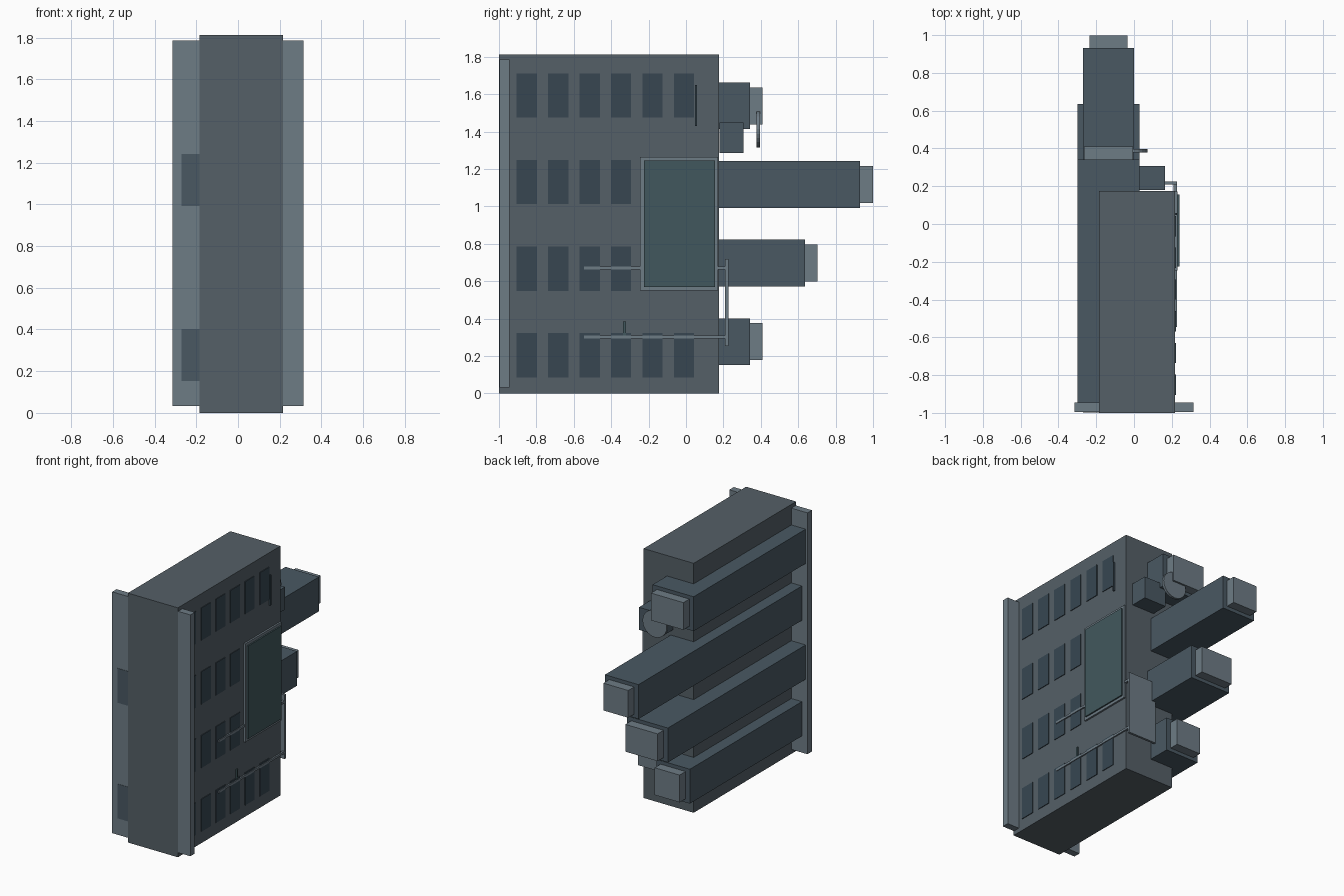
import bpy
import math

if "Cube" in bpy.data.objects:
    bpy.data.objects.remove(bpy.data.objects["Cube"])


def mat(name, r, g, b):
    m = bpy.data.materials.new(name)
    m.diffuse_color = (r, g, b, 1)
    m.use_nodes = True
    m.node_tree.nodes["Principled BSDF"].inputs["Base Color"].default_value = m.diffuse_color
    return m


BODY = mat("slate", 0.09, 0.115, 0.135)
DRAWER = mat("blue_slate", 0.067, 0.098, 0.123)
TRIM = mat("light_slate", 0.155, 0.2, 0.235)
DARK = mat("dark_slate", 0.038, 0.062, 0.083)
GLASS = mat("teal_glass", 0.053, 0.097, 0.11)


def box(name, x, y, z, m):
    """Box from (min, max) ranges."""
    bpy.ops.mesh.primitive_cube_add(size=1, location=[(a + b) / 2 for a, b in (x, y, z)])
    o = bpy.context.object
    o.name = name
    o.scale = [b - a for a, b in (x, y, z)]
    bpy.ops.object.transform_apply(location=False, rotation=False, scale=True)
    o.data.materials.append(m)
    return o


# Main cabinet and the two front flanges
box("cabinet", (-0.185, 0.217), (-1, 0.176), (0, 1.812), BODY)
box("flange_left", (-0.314, -0.185), (-0.996, -0.945), (0.032, 1.785), TRIM)
box("flange_right", (0.217, 0.314), (-0.996, -0.945), (0.032, 1.785), TRIM)

# Long drawers running along the left side, with end caps behind
drawers = [(0.152, 0.341, -0.27, 0.0, -0.998), (0.572, 0.636, -0.30, 0.03, -0.994),
           (0.992, 0.931, -0.27, 0.0, -0.998), (1.413, 0.341, -0.30, 0.03, -0.994)]
for i, (z, end, x0, x1, start) in enumerate(drawers):
    box(f"drawer_{i + 1}", (x0, x1), (start, end), (z, z + 0.25), DRAWER)
    box(f"drawer_cap_{i + 1}", (x0 + 0.035, x1 - 0.035), (end, end + 0.068),
        (z + 0.026, z + 0.224), TRIM)

# Grid of dark slots on the right side
for row in range(4):
    for col in range(6):
        if row in (1, 2) and col > 3:
            continue  # taken by the large panel
        y, z = -0.905 + 0.168 * col, 0.086 + 0.463 * row
        box(f"slot_{row + 1}_{col + 1}", (0.205, 0.222), (y, y + 0.108), (z, z + 0.236), DARK)

# Framed side panel
box("panel_frame", (0.21, 0.23), (-0.245, 0.172), (0.55, 1.265), TRIM)
box("panel_glass", (0.215, 0.24), (-0.225, 0.155), (0.57, 1.245), GLASS)

# Rods on the side, joined to a plate behind the cabinet
for name, z in (("lower_rod", 0.302), ("upper_rod", 0.67)):
    box(name, (0.21, 0.227), (-0.545, 0.215), (z - 0.008, z + 0.008), TRIM)
box("back_plate", (0.0, 0.228), (0.209, 0.226), (0.255, 0.72), TRIM)
box("lever", (0.21, 0.227), (-0.338, -0.322), (0.31, 0.385), GLASS)
box("thin_bar", (0.21, 0.227), (0.048, 0.058), (1.43, 1.65), DARK)

# Motor box and wheel under the top drawer
box("motor_box", (-0.02, 0.163), (0.18, 0.307), (1.286, 1.45), DRAWER)
bpy.ops.mesh.primitive_cylinder_add(vertices=24, radius=0.097, depth=0.018,
                                    location=(-0.025, 0.387, 1.413),
                                    rotation=(math.pi / 2, 0, 0))
wheel = bpy.context.object
wheel.name = "wheel"
wheel.data.materials.append(TRIM)
